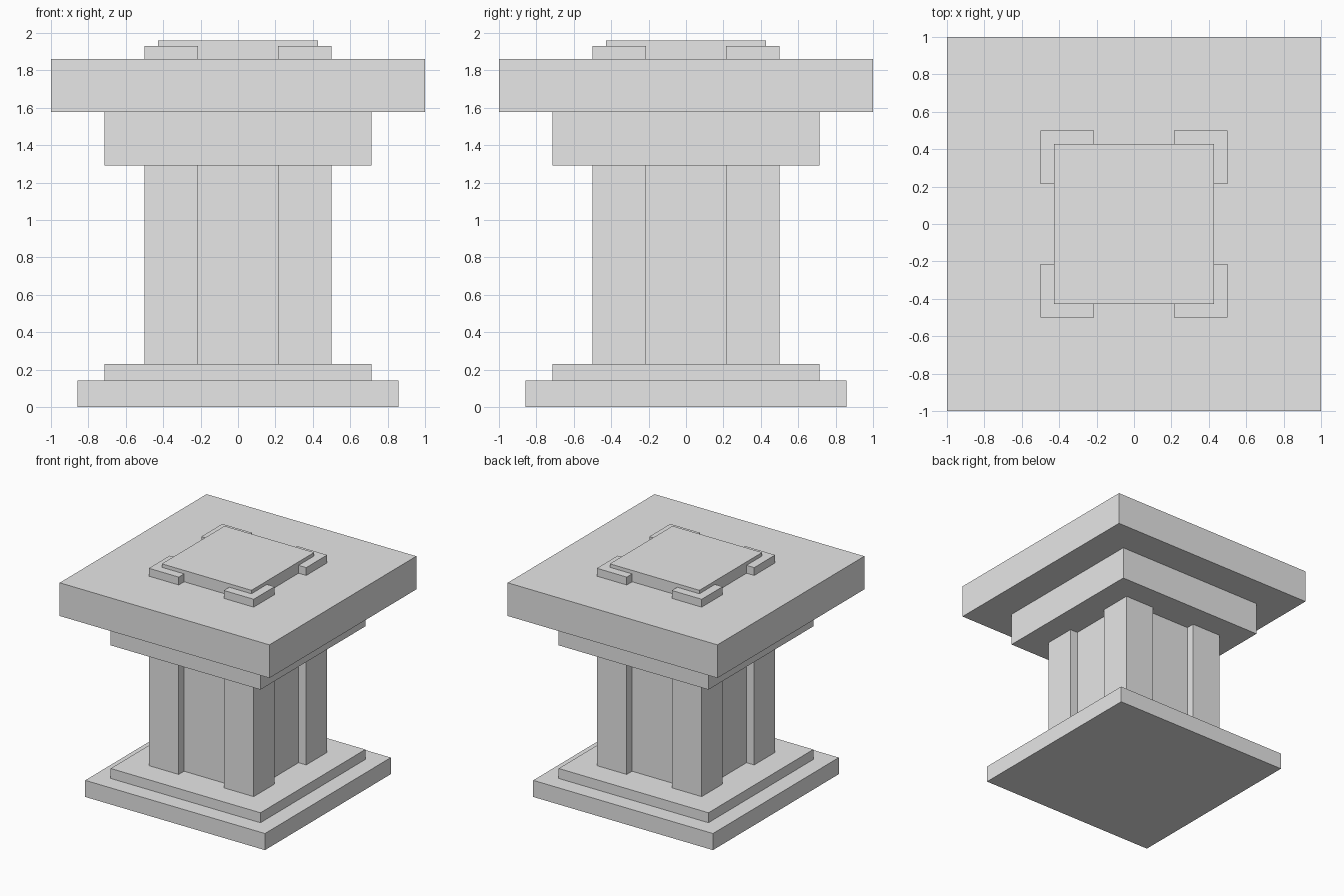
import bpy
import bmesh
from mathutils import Matrix, Vector

default_cube = bpy.data.objects.get("Cube")
if default_cube:
    bpy.data.objects.remove(default_cube, do_unlink=True)

# Single stone colour
stone = bpy.data.materials.new("light grey stone")
stone.use_nodes = True
GREY = (0.8, 0.8, 0.8, 1.0)
stone.diffuse_color = GREY
stone.node_tree.nodes["Principled BSDF"].inputs["Base Color"].default_value = GREY


def box(name, low, high):
    """Add an axis-aligned box between two opposite corners."""
    low, high = Vector(low), Vector(high)
    bm = bmesh.new()
    bmesh.ops.create_cube(bm, size=1.0)
    size = Matrix.Diagonal((*(high - low), 1.0))
    bm.transform(Matrix.Translation((low + high) / 2) @ size)
    mesh = bpy.data.meshes.new(name)
    bm.to_mesh(mesh)
    bm.free()
    mesh.materials.append(stone)
    obj = bpy.data.objects.new(name, mesh)
    bpy.context.collection.objects.link(obj)
    return obj


# Square tiers: name, half width, bottom, top
tiers = [
    ("base_plinth", 0.857, 0.0, 0.143),
    ("base_step", 0.714, 0.143, 0.229),
    ("column_core", 0.427, 0.229, 1.96),
    ("capital", 0.714, 1.29, 1.576),
    ("top_slab", 1.0, 1.576, 1.862),
]
for name, half, bottom, top in tiers:
    box(name, (-half, -half, bottom), (half, half, top))

# Corner posts run up through the slab; mirrored to all four corners
posts = box("corner_posts", (0.215, 0.215, 0.229), (0.5, 0.5, 1.93))
mirror = posts.modifiers.new("four corners", "MIRROR")
mirror.use_axis = (True, True, False)
